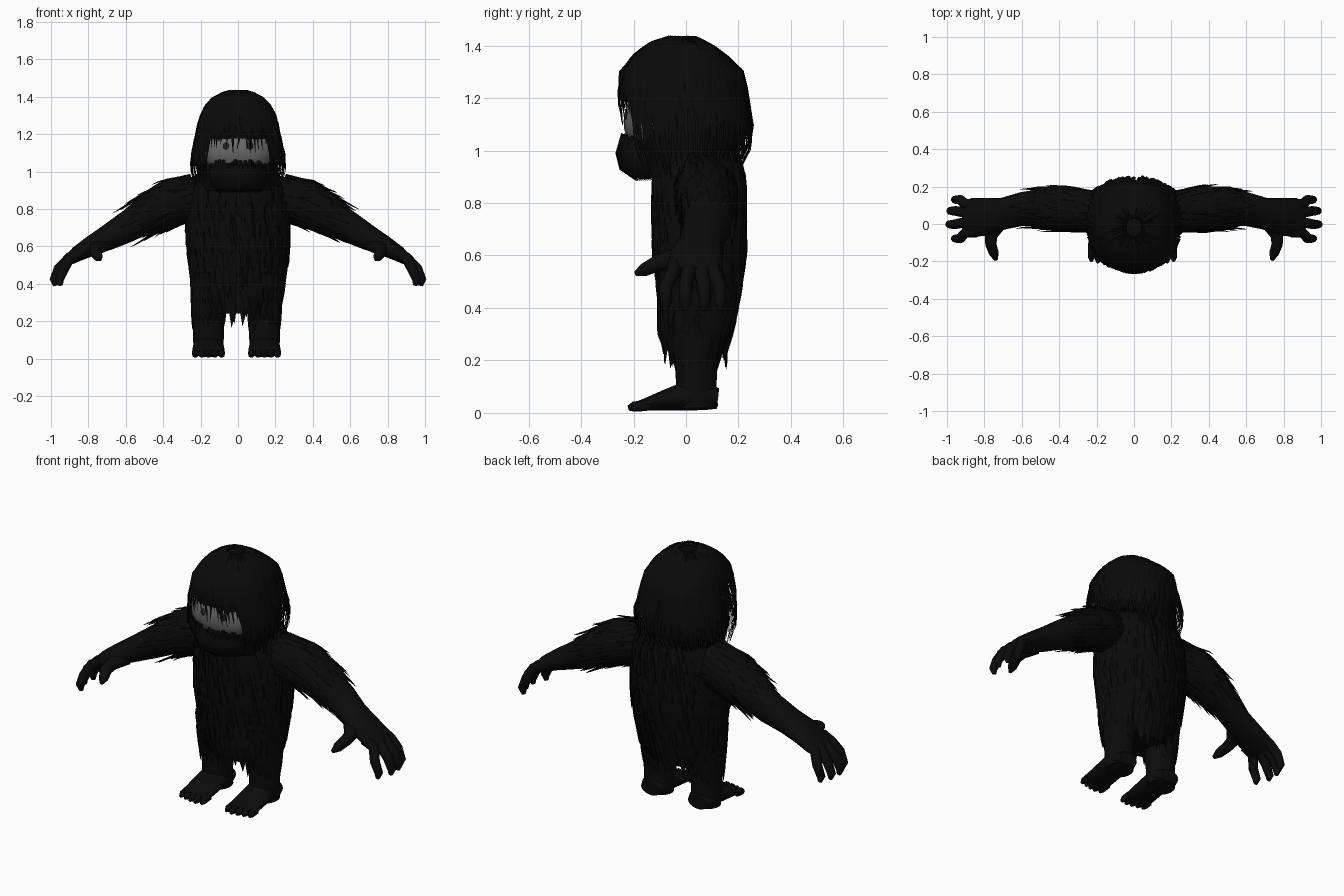
import bpy, bmesh, math, random
from mathutils import Vector

random.seed(4)
old = bpy.data.objects.get("Cube")
if old:
    bpy.data.objects.remove(old)


def material(name, value):
    m = bpy.data.materials.new(name)
    m.use_nodes = True
    color = (value, value, value, 1)
    m.diffuse_color = color
    bsdf = m.node_tree.nodes["Principled BSDF"]
    bsdf.inputs["Base Color"].default_value = color
    bsdf.inputs["Roughness"].default_value = 0.9
    return m


FUR = material("black fur", 0.003)
SKIN = material("dark skin", 0.0035)
FACE = material("grey face", 0.14)
EYE = material("dark eye", 0.02)


def finish(bm, name, mat):
    bmesh.ops.recalc_face_normals(bm, faces=bm.faces)
    mesh = bpy.data.meshes.new(name)
    bm.to_mesh(mesh)
    bm.free()
    mesh.materials.append(mat)
    ob = bpy.data.objects.new(name, mesh)
    bpy.context.collection.objects.link(ob)
    bpy.ops.object.select_all(action='DESELECT')
    ob.select_set(True)
    bpy.context.view_layer.objects.active = ob
    bpy.ops.object.shade_smooth_by_angle(angle=math.radians(50))
    return ob


def skin_rings(bm, rings):
    # bridge a list of equal point rings and cap both ends
    rows = [[bm.verts.new(p) for p in ring] for ring in rings]
    n = len(rows[0])
    for a, b in zip(rows, rows[1:]):
        for i in range(n):
            j = (i + 1) % n
            bm.faces.new((a[i], a[j], b[j], b[i]))
    bm.faces.new(rows[0])
    bm.faces.new(rows[-1])


def loft(bm, path, ref, n=14):
    # path entries: x, y, z, radius along ref, radius across ref
    pts = [Vector(p[:3]) for p in path]
    rings = []
    for i, p in enumerate(path):
        d = (pts[min(i + 1, len(pts) - 1)] - pts[max(i - 1, 0)]).normalized()
        v = d.cross(ref).normalized()
        u = v.cross(d)
        angles = [math.tau * k / n for k in range(n)]
        rings.append([pts[i] + u * p[3] * math.cos(a) + v * p[4] * math.sin(a) for a in angles])
    skin_rings(bm, rings)


def lock(bm, pts, width, centre, thick=0.008):
    # one tapered tuft following pts, lying flat against the surface
    rings = []
    last = len(pts) - 1
    for i, p in enumerate(pts):
        t = i / last
        d = (pts[min(i + 1, last)] - pts[max(i - 1, 0)]).normalized()
        out = p - centre(p)
        side = d.cross(out).normalized()
        nrm = side.cross(d)
        w = width * min(1, 0.5 + 2 * t) * max(0.04, 1 - t ** 2.5)
        h = thick * max(0.1, 1 - t ** 2)
        rings.append([p + side * w, p + nrm * h, p - side * w, p - nrm * h])
    skin_rings(bm, rings)


def surface(table, z, a, scale=1.0):
    # point on a profile of (z, half width, front y, back y); a = 0 is front
    rows = table
    z_in = max(min(z, rows[0][0]), rows[-1][0])
    for hi, lo in zip(rows, rows[1:]):
        if z_in >= lo[0]:
            break
    f = (hi[0] - z_in) / (hi[0] - lo[0])
    rx, front, back = [hi[k] + (lo[k] - hi[k]) * f for k in (1, 2, 3)]
    s, c = math.sin(a), math.cos(a)
    q = 0.78
    x = math.copysign(abs(s) ** q, s) * rx * scale
    y = (front + back) / 2 - math.copysign(abs(c) ** q, c) * (back - front) / 2 * scale
    return Vector((x, y, z))


def shell(name, table, scale, mat=FUR, n=32):
    bm = bmesh.new()
    skin_rings(bm, [[surface(table, r[0] - (1 - scale) * 0.15, math.tau * k / n, scale)
                     for k in range(n)] for r in table])
    return finish(bm, name, mat)


HEAD = [(1.435, .025, -.05, .02), (1.41, .11, -.13, .08), (1.37, .16, -.19, .14),
        (1.3, .2, -.25, .22), (1.2, .225, -.26, .235), (1.1, .25, -.245, .255),
        (1.0, .255, -.235, .245), (.92, .23, -.19, .2)]
BODY = [(1.0, .2, -.09, .19), (.9, .255, -.12, .22), (.75, .27, -.122, .222),
        (.6, .268, -.118, .222), (.45, .25, -.1, .2), (.3, .23, -.1, .17), (.25, .2, -.08, .15)]

# head: inner shell plus long locks running down from the crown
shell("head", HEAD, 0.86)
bm = bmesh.new()
count = 104
for k in range(count):
    a = math.tau * k / count
    off = min(a, math.tau - a)
    end = random.uniform(1.09, 1.2) if off < 0.66 else random.uniform(.9, .97)
    pts = []
    for i in range(10):
        z = 1.43 - (1.43 - end) * (i / 9) ** 1.7
        pts.append(surface(HEAD, z, a + random.uniform(-.015, .015), random.uniform(.975, 1.01)))
    lock(bm, pts, random.uniform(.016, .024), lambda p: Vector((0, 0, 1.12)))
finish(bm, "head_hair", FUR)

# face, eyes and bearded muzzle


def ball(name, centre, size, mat):
    bpy.ops.mesh.primitive_uv_sphere_add(segments=24, ring_count=14, location=centre)
    ob = bpy.context.object
    ob.name = name
    ob.scale = size
    ob.data.materials.append(mat)
    bpy.ops.object.shade_smooth()


ball("face", (0, -.13, 1.11), (.195, .108, .13), FACE)
ball("muzzle", (0, -.155, .97), (.15, .085, .08), FUR)
for s, side in ((1, "left"), (-1, "right")):
    ball(side + "_eye", (s * .062, -.222, 1.135), (.02, .014, .02), EYE)
bm = bmesh.new()
for k in range(31):
    a = -1.35 + 2.7 * k / 30
    x = .15 * math.sin(a)
    y = -.13 - .12 * math.cos(a)
    top = random.uniform(1.03, 1.07)
    pts = [Vector((x * f, y + dy, z)) for f, dy, z in
           ((1, .01, top), (1.02, -.012, .99), (.97, .0, .93), (.78, .06, .885))]
    lock(bm, pts, .018, lambda p: Vector((0, -.1, .97)))
finish(bm, "beard", FUR)

# torso: core and overlapping tiers of shaggy tufts
shell("torso", BODY, 0.95)
bm = bmesh.new()
for tier in range(8):
    z0 = 1.0 - tier * .085
    for k in range(34):
        a = math.tau * (k + tier % 2 * .5 + random.uniform(-.2, .2)) / 34
        length = random.uniform(.15, .24)
        flare = random.uniform(1.0, 1.07)
        pts = [surface(BODY, z0 - length * t, a + .04 * t, 1 + (flare - 1) * t * t)
               for t in (0, .25, .5, .75, 1)]
        lock(bm, pts, random.uniform(.02, .032), lambda p: Vector((0, .05, p.z)), .012)
finish(bm, "torso_fur", FUR)

Y, X = Vector((0, 1, 0)), Vector((1, 0, 0))
ARM = [(.17, .06, .87, .1, .12), (.35, .08, .835, .11, .11), (.48, .085, .77, .1, .095),
       (.6, .08, .70, .09, .083), (.7, .055, .645, .085, .068), (.78, .04, .605, .1, .055),
       (.86, .035, .56, .105, .042), (.9, .03, .53, .09, .03)]


def arm_point(x):
    for a, b in zip(ARM, ARM[1:]):
        if x <= b[0]:
            break
    f = (x - a[0]) / (b[0] - a[0])
    return [p + (q - p) * f for p, q in zip(a, b)]


for s, side in ((1, "left"), (-1, "right")):
    def flip(rows):
        return [(s * r[0],) + tuple(r[1:]) for r in rows]

    # arm with palm, four fingers and a thumb
    bm = bmesh.new()
    loft(bm, flip(ARM), Y, 18)
    for y0, y1, tip in ((.105, .13, .965), (.06, .07, .99), (.01, -.002, .995), (-.045, -.078, .965)):
        loft(bm, flip([(.84, y0, .57, .027, .03), (.9, y0, .54, .028, .03),
                       (tip - .035, y1, .48, .026, .028), (tip - .01, y1, .42, .022, .024),
                       (tip - .018, y1, .39, .01, .012)]), Y, 10)
    loft(bm, flip([(.72, .01, .61, .045, .04), (.765, -.06, .585, .036, .036), (.765, -.11, .57, .03, .032),
                   (.748, -.16, .545, .026, .026), (.738, -.192, .53, .01, .01)]), X, 10)
    finish(bm, side + "_arm", SKIN)

    # tufts sweeping out over the upper arm
    bm = bmesh.new()
    for tier in range(4):
        for k in range(20):
            a = math.tau * (k + tier * .5) / 20
            x0 = .2 + tier * .065
            length = random.uniform(.14, .24)
            spread = random.uniform(.0, .28)
            pts = []
            for t in (0, .3, .6, .85, 1):
                p = arm_point(x0 + length * t)
                r = 1.03 + spread * t * t
                up = math.sin(a) * p[4] * r
                pts.append(Vector((s * (p[0] + up * .45), p[1] + math.cos(a) * p[3] * r, p[2] + up * .95)))

            def core(p):
                q = arm_point(min(max(abs(p.x), .2), .85))
                return Vector((p.x, q[1], q[2]))
            lock(bm, pts, random.uniform(.015, .024), core)
    finish(bm, side + "_arm_fur", FUR)

    # leg, foot and toes
    cx = s * .15 - .008
    bm = bmesh.new()
    loft(bm, [(cx, .03, .45, .12, .09), (cx, .035, .3, .1, .09), (cx, .038, .18, .08, .086),
              (cx, .04, .1, .077, .083), (cx, .045, .02, .077, .08)], Y, 18)
    loft(bm, [(cx, .122, .055, .06, .04), (cx, .08, .06, .08, .05), (cx, 0, .065, .083, .057),
              (cx, -.08, .048, .086, .04), (cx, -.15, .033, .088, .025), (cx, -.18, .028, .083, .018)], X, 18)
    for k in range(5):
        tx = cx + (k - 2) * .035
        tip = -.222 + abs(k - 2 + s * .8) * .008
        loft(bm, [(tx, -.14, .03, .018, .022), (tx, tip + .02, .024, .018, .02),
                  (tx, tip, .018, .008, .01)], X, 10)
    finish(bm, side + "_leg", SKIN)

    # leg fur
    bm = bmesh.new()
    for z0, rx, ry in ((.46, .09, .135), (.38, .088, .125), (.32, .086, .115)):
        for k in range(18):
            a = math.tau * (k + random.uniform(-.2, .2)) / 18
            length = random.uniform(.11, .17)
            pts = [Vector((cx + math.sin(a) * rx, .035 + math.cos(a) * (ry - .025 * t), z0 - length * t))
                   for t in (0, .3, .6, .85, 1)]
            lock(bm, pts, .022, lambda p: Vector((cx, .035, p.z)), .01)
    finish(bm, side + "_leg_fur", FUR)
